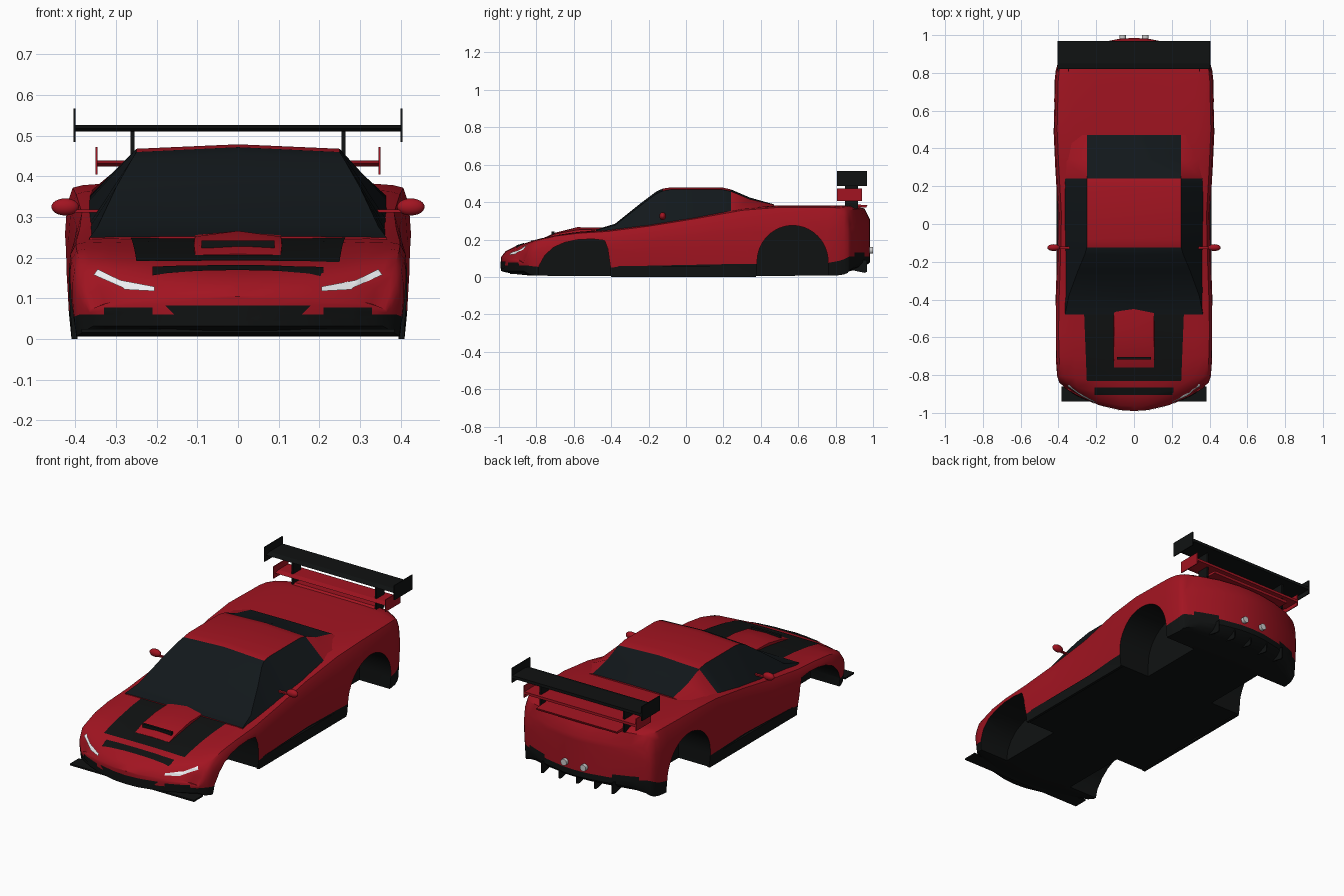
import bpy, bmesh, math
from mathutils import Vector
from mathutils.bvhtree import BVHTree

cube = bpy.data.objects.get("Cube")
if cube:
    bpy.data.objects.remove(cube, do_unlink=True)


def material(name, rgb, rough):
    m = bpy.data.materials.new(name)
    m.use_nodes = True
    m.diffuse_color = (*rgb, 1)
    node = m.node_tree.nodes["Principled BSDF"]
    node.inputs["Base Color"].default_value = (*rgb, 1)
    node.inputs["Roughness"].default_value = rough
    return m


RED = material("red_paint", (0.36, 0.007, 0.015), 0.4)
BLACK = material("black_trim", (0.005, 0.006, 0.006), 0.6)
GLASS = material("dark_glass", (0.006, 0.009, 0.011), 0.4)
WHITE = material("lamp_white", (0.85, 0.87, 0.9), 0.4)
STEEL = material("steel", (0.6, 0.6, 0.6), 0.4)


def make(name, verts, faces, mats, index=None, smooth=False):
    me = bpy.data.meshes.new(name)
    me.from_pydata(verts, [], faces)
    for m in mats:
        me.materials.append(m)
    if index:
        me.polygons.foreach_set("material_index", index)
    bm = bmesh.new()
    bm.from_mesh(me)
    bmesh.ops.remove_doubles(bm, verts=bm.verts, dist=1e-5)
    bmesh.ops.recalc_face_normals(bm, faces=bm.faces)
    bm.to_mesh(me)
    bm.free()
    ob = bpy.data.objects.new(name, me)
    bpy.context.collection.objects.link(ob)
    if smooth:
        shade(ob)
    return ob


def activate(ob):
    bpy.ops.object.select_all(action='DESELECT')
    ob.select_set(True)
    bpy.context.view_layer.objects.active = ob


def shade(ob, angle=35):
    activate(ob)
    bpy.ops.object.shade_smooth_by_angle(angle=math.radians(angle))


def box(name, x, y, z, mat):
    verts = [(a, b, c) for a in x for b in y for c in z]
    faces = [(0, 1, 3, 2), (4, 6, 7, 5), (0, 4, 5, 1), (2, 3, 7, 6), (0, 2, 6, 4), (1, 5, 7, 3)]
    return make(name, verts, faces, [mat])


def extrude_x(name, profile, x0, x1, mats, index=0):
    n = len(profile)
    verts = [(x, y, z) for x in (x0, x1) for y, z in profile]
    faces = [(i, (i + 1) % n, (i + 1) % n + n, i + n) for i in range(n)]
    faces += [tuple(range(n)), tuple(range(n, 2 * n))]
    return make(name, verts, faces, mats, [index] * len(faces))


# Body shell: y, half width, floor, trim top, shoulder, deck, corner sweep
STATIONS = [
    (-.99, .365, .032, .06, .09, .105, .12), (-.965, .378, .025, .06, .13, .137, .11),
    (-.91, .395, .015, .06, .17, .165, .07), (-.83, .407, .007, .055, .204, .19, .025),
    (-.70, .415, .006, .05, .232, .216, 0), (-.58, .418, .006, .05, .247, .235, 0),
    (-.42, .416, .006, .05, .257, .25, 0), (-.2, .408, .006, .06, .285, .275, 0),
    (.05, .402, .006, .065, .325, .32, 0), (.3, .417, .006, .07, .37, .37, 0),
    (.5, .426, .006, .07, .386, .382, 0), (.76, .42, .007, .075, .386, .382, 0),
    (.83, .414, .009, .085, .383, .382, -.015), (.91, .405, .013, .095, .378, .38, -.065),
    (.955, .398, .022, .105, .36, .365, -.09), (.985, .388, .04, .11, .295, .305, -.11)]
COLS = (-1, -.94, -.8, -.5, -.2, 0, .2, .5, .8, .94, 1)
ROWS = [(-1, .975), (0, .99), (.3, 1), (.6, 1), (.86, .987), (1, .955)]


def body_point(station, t, row):
    y, w, floor, trim, shoulder, deck, sweep = station
    s, f = row
    top = deck + (shoulder - deck) * t ** 4 - .014 * t ** 12
    tunnel = max(0, y - .76) * .17 * (1 - t ** 8)
    z = floor + tunnel if s < 0 else trim + s * (top - trim)
    return (w * t * f, y + sweep * t * t, z)


nc, nr = len(COLS), len(ROWS)
verts = [body_point(s, t, r) for s in STATIONS for t in COLS for r in ROWS]
vid = lambda i, j, k: (i * nc + j) * nr + k
faces, index = [], []
for i in range(len(STATIONS) - 1):
    for j in range(nc - 1):
        for k in (0, nr - 1):
            faces.append((vid(i, j, k), vid(i, j + 1, k), vid(i + 1, j + 1, k), vid(i + 1, j, k)))
            index.append(int(k == 0))
    for k in range(nr - 1):
        for j in (0, nc - 1):
            faces.append((vid(i, j, k), vid(i, j, k + 1), vid(i + 1, j, k + 1), vid(i + 1, j, k)))
            index.append(int(k == 0))
for i in (0, len(STATIONS) - 1):
    for j in range(nc - 1):
        for k in range(nr - 1):
            faces.append((vid(i, j, k), vid(i, j + 1, k), vid(i, j + 1, k + 1), vid(i, j, k + 1)))
            index.append(int(k == 0))
surface = BVHTree.FromPolygons(verts, faces)
body = make("body_shell", verts, faces, [RED, BLACK], index)

# Wheel arches cut from the shell; the front one squares off behind the wheel
rear_arch = [(.57 + .19 * math.cos(a * math.pi / 28), .08 + .195 * math.sin(a * math.pi / 28))
             for a in range(29)] + [(.38, -.05), (.76, -.05)]
front_arch = [(-.4, -.05), (-.405, .06), (-.418, .15), (-.435, .195), (-.5, .203), (-.58, .199), (-.65, .184),
              (-.71, .157), (-.755, .115), (-.785, .06), (-.795, -.05)]
for arch in (rear_arch, front_arch):
    for side in (-1, 1):
        cutter = extrude_x("arch_cutter", arch, side * .22, side * .5, [RED, BLACK], 1)
        cutter.hide_render = True
        mod = body.modifiers.new("arch", 'BOOLEAN')
        mod.operation, mod.solver, mod.object = 'DIFFERENCE', 'EXACT', cutter
        activate(body)
        bpy.ops.object.modifier_apply(modifier=mod.name)
        bpy.data.objects.remove(cutter, do_unlink=True)
shade(body)


def loft(name, sections, mats, pick):
    """Skin half sections (y, then x/z pairs from outside to centre) across both sides."""
    rings = []
    for y, *pairs in sections:
        half = [(x, y, z) for x, z in pairs]
        rings.append(half + [(-x, b, z) for x, b, z in reversed(half[:-1])])
    n = len(rings[0])
    verts = [p for ring in rings for p in ring]
    faces, index = [], []
    for i in range(len(rings) - 1):
        for j in range(n - 1):
            faces.append((i * n + j, i * n + j + 1, (i + 1) * n + j + 1, (i + 1) * n + j))
            index.append(pick((sections[i][0] + sections[i + 1][0]) / 2, j in (0, n - 2)))
    faces += [tuple(range(n)), tuple(range(len(verts) - n, len(verts)))]
    return make(name, verts, faces, mats, index + [0, 0], smooth=True)


# Cabin with windscreen, side glass, roof and rear glass
def cabin_slot(y, is_side):
    return int(y < .24) if is_side else int(y < -.125 or y > .24)


loft("cabin", [
    (-.48, (.37, .225), (.365, .25), (0, .254)), (-.38, (.37, .24), (.345, .277), (0, .284)),
    (-.25, (.37, .255), (.298, .377), (0, .388)), (-.16, (.368, .27), (.26, .444), (0, .456)),
    (-.125, (.368, .28), (.25, .46), (0, .472)), (-.08, (.367, .29), (.25, .468), (0, .479)),
    (.19, (.367, .34), (.25, .468), (0, .479)), (.24, (.367, .35), (.25, .458), (0, .468)),
    (.34, (.367, .36), (.25, .416), (0, .425)), (.47, (.365, .36), (.25, .386), (0, .388))],
    [RED, GLASS], cabin_slot)


# Trim panels projected onto the shell
def panel(name, corners, axis, mat, nu=12, nv=10, lift=.003):
    a, b, c, d = (Vector(p) for p in corners)
    direction = Vector(axis)
    verts = []
    for i in range(nu + 1):
        for j in range(nv + 1):
            u, v = i / nu, j / nv
            p = a.lerp(b, u).lerp(d.lerp(c, u), v)
            start = Vector((p.x, p.y, 1)) if axis[2] else Vector((p.x, -2 * axis[1], p.y))
            hit = surface.ray_cast(start, direction)[0] or start
            verts.append(hit - direction * lift)
    faces = [(i * (nv + 1) + j, (i + 1) * (nv + 1) + j, (i + 1) * (nv + 1) + j + 1, i * (nv + 1) + j + 1)
             for i in range(nu) for j in range(nv)]
    return make(name, verts, faces, [mat], smooth=True)


def rect(x0, x1, y0, y1):
    return [(x0, y0), (x1, y0), (x1, y1), (x0, y1)]


def pts(corners, side=1):
    return [(side * x, y, 0) for x, y in corners]


DOWN, BACK, FORWARD = (0, 0, -1), (0, 1, 0), (0, -1, 0)
panel("hood_panel", pts([(-.25, -.83), (.25, -.83), (.265, -.45), (-.265, -.45)]), DOWN, BLACK)
panel("hood_strip", pts(rect(-.21, .21, -.905, -.865)), DOWN, BLACK)
panel("front_grille", pts([(-.14, .045), (.14, .045), (.18, .083), (-.18, .083)]), BACK, BLACK)
for side, label in ((1, "left"), (-1, "right")):
    panel(label + "_front_vent", pts(rect(.21, .33, .05, .078), side), BACK, BLACK)
    for part, corners in (("inner", [(.205, .118), (.205, .129), (.29, .145), (.28, .122)]),
                          ("outer", [(.28, .125), (.29, .145), (.345, .172), (.355, .158)])):
        panel(label + "_headlight_" + part, pts(corners, side), BACK, WHITE, lift=.008)
    panel(label + "_rear_vent", pts(rect(.21, .34, .1, .13), side), FORWARD, BLACK)

# Hood scoop and its slot
loft("hood_scoop", [
    (-.76, (.105, .18), (.105, .207), (0, .209)), (-.70, (.11, .2), (.108, .23), (0, .236)),
    (-.58, (.11, .22), (.106, .252), (0, .266)), (-.45, (.11, .23), (.106, .256), (0, .263))],
    [RED], lambda y, s: 0)
box("scoop_slot", (-.09, .09), (-.718, -.704), (.222, .243), BLACK)

# Front splitter and diffuser fins
box("front_splitter", (-.385, .385), (-.94, -.86), (.016, .025), BLACK)
for k in range(-2, 3):
    extrude_x("diffuser_fin", [(.87, .04), (.955, .022), (.968, .028), (.968, .09), (.9, .09)],
              k * .11 - .003, k * .11 + .003, [BLACK])


# Rear wings: a plane with end plates
def wing(name, half, y0, y1, z, thick, plate, mat):
    extrude_x(name, [(y0, z), (y0 + .03, z - thick / 2), (y1, z - thick / 2), (y1, z + thick / 2),
                     (y0 + .03, z + thick / 2)], -half, half, [mat])
    for side in (-1, 1):
        xs = sorted((side * half, side * (half + .005)))
        box(name + "_end_plate", xs, (y0 - .012, y1), plate, mat)


wing("upper_wing", .4, .82, .968, .518, .016, (.485, .567), BLACK)
wing("lower_wing", .345, .82, .94, .432, .014, (.405, .472), RED)
extrude_x("tail_lip", [(.84, .375), (.965, .372), (.97, .384), (.86, .39)], -.25, .25, [RED])

for side, label in ((1, "left"), (-1, "right")):
    xs = sorted((side * .254, side * .264))
    box(label + "_wing_support", xs, (.85, .92), (.365, .515), BLACK)
    xs = sorted((side * .395, side * .41))
    box(label + "_side_skirt", xs, (-.4, .375), (0, .058), BLACK)
    # Door mirror on a thin arm
    bpy.ops.mesh.primitive_uv_sphere_add(segments=20, ring_count=12, location=(side * .425, -.125, .325))
    mirror = bpy.context.object
    mirror.name = label + "_mirror"
    mirror.scale = (.034, .018, .021)
    mirror.data.materials.append(RED)
    shade(mirror, 60)
    box(label + "_mirror_arm", sorted((side * .34, side * .41)), (-.132, -.118), (.311, .319), RED)
    # Exhaust tip
    bpy.ops.mesh.primitive_cylinder_add(vertices=20, radius=.018, depth=.06,
                                        location=(side * .06, .97, .142), rotation=(math.pi / 2, 0, 0))
    pipe = bpy.context.object
    pipe.name = label + "_exhaust"
    pipe.data.materials.append(STEEL)
    shade(pipe)
